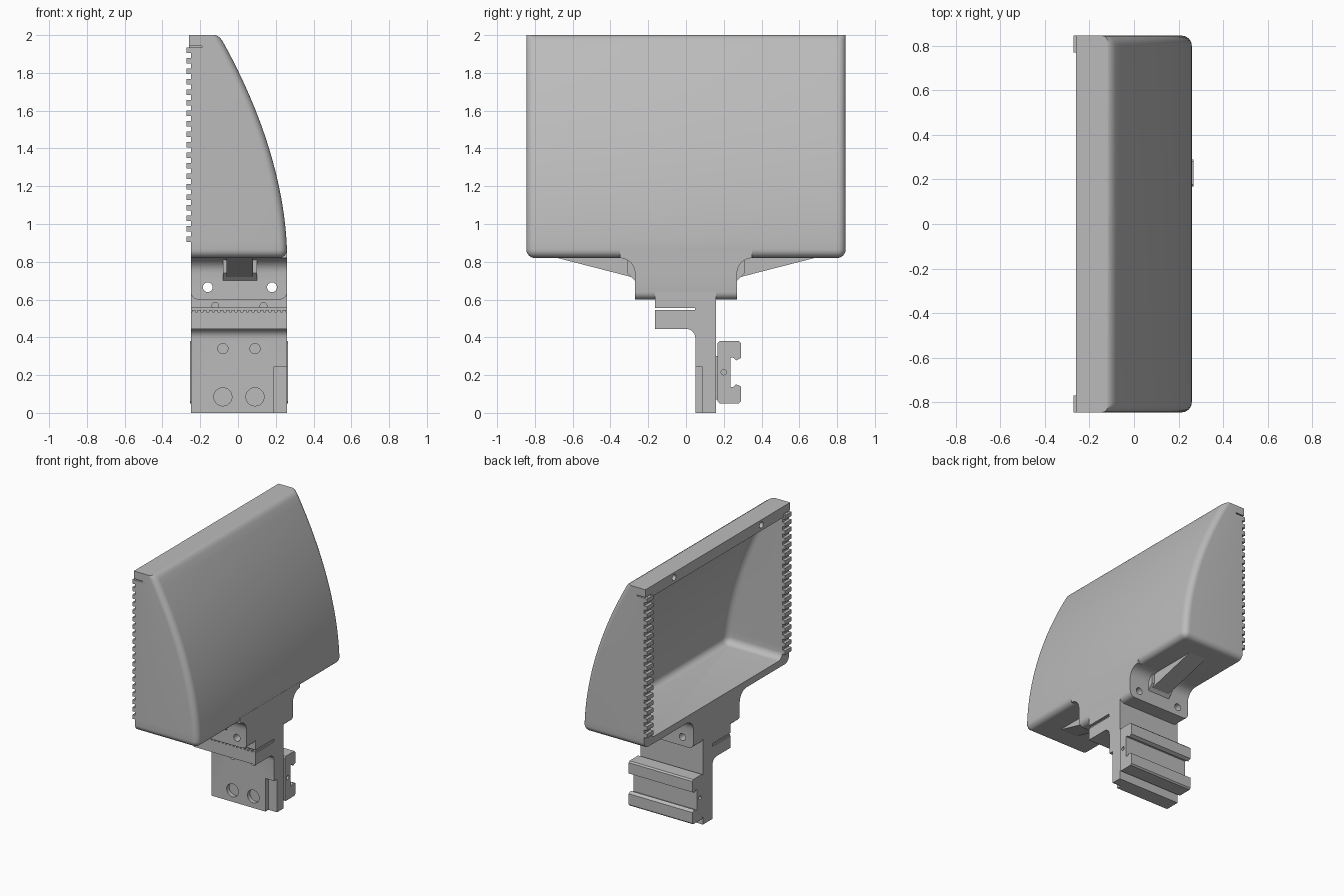
import bpy, bmesh, math
from mathutils import Matrix

if "Cube" in bpy.data.objects:
    bpy.data.objects.remove(bpy.data.objects["Cube"], do_unlink=True)

grey = bpy.data.materials.new("plain grey")
grey.use_nodes = True
COLOUR = (0.5, 0.5, 0.5, 1)
grey.diffuse_color = COLOUR
grey.node_tree.nodes["Principled BSDF"].inputs["Base Color"].default_value = COLOUR

LEFT, RIGHT = -0.25, 0.26      # side faces of the neck and mount


def finish(bm, name):
    bmesh.ops.recalc_face_normals(bm, faces=bm.faces)
    mesh = bpy.data.meshes.new(name)
    bm.to_mesh(mesh)
    bm.free()
    mesh.materials.append(grey)
    ob = bpy.data.objects.new(name, mesh)
    bpy.context.collection.objects.link(ob)
    return ob


def add_box(bm, x0, x1, y0, y1, z0, z1):
    m = Matrix.Translation(((x0 + x1) / 2, (y0 + y1) / 2, (z0 + z1) / 2))
    bmesh.ops.create_cube(bm, size=1, matrix=m @ Matrix.Diagonal((x1 - x0, y1 - y0, z1 - z0, 1)))


def add_cylinder(bm, axis, centre, radius, length, radius2=None):
    turn = Matrix.Rotation(math.pi / 2, 4, "Y" if axis == "x" else "X")
    bmesh.ops.create_cone(bm, cap_ends=True, segments=24, radius1=radius, radius2=radius2 or radius,
                          depth=length, matrix=Matrix.Translation(centre) @ turn)


def prism(bm, profile, x0, x1):
    """Extrude a (y, z) profile along x."""
    face = bm.faces.new([bm.verts.new((x0, y, z)) for y, z in profile])
    out = bmesh.ops.extrude_face_region(bm, geom=[face])["geom"]
    bmesh.ops.translate(bm, vec=(x1 - x0, 0, 0), verts=[v for v in out if isinstance(v, bmesh.types.BMVert)])


def arc(cy, cz, r, a0, a1, n=6):
    angles = [math.radians(a0 + (a1 - a0) * i / n) for i in range(n + 1)]
    return [(cy + r * math.cos(a), cz + r * math.sin(a)) for a in angles]


def cut(ob, cutter_bm):
    cutter = finish(cutter_bm, "cutter")
    cutter.hide_render = True
    mod = ob.modifiers.new("cut", "BOOLEAN")
    mod.operation, mod.solver, mod.object = "DIFFERENCE", "EXACT", cutter
    select(ob)
    bpy.ops.object.modifier_apply(modifier=mod.name)
    bpy.data.objects.remove(cutter, do_unlink=True)


def select(ob):
    bpy.ops.object.select_all(action="DESELECT")
    ob.select_set(True)
    bpy.context.view_layer.objects.active = ob


def smooth(ob):
    select(ob)
    bpy.ops.object.shade_smooth_by_angle(angle=math.radians(32))


def curve_x(z):
    return RIGHT - 0.264 * max(z - 0.82, 0) ** 1.865


def loft_shell(bm, back, wall, half, z0, z1, r, lip=0):
    """Stack D-shaped sections that follow the curved face, rounded at the floor."""
    levels = [(z0 + r * (1 - math.sin(a)), r * (1 - math.cos(a)))
              for a in (math.radians(90 - 15 * i) for i in range(7))]
    start, n = levels[-1][0], 24
    levels += [(start + (z1 - lip - start) * i / n, 0) for i in range(1, n + 1)]
    if lip:
        levels += [(z1 - lip * 0.4, 0.004), (z1, 0.018)]
    rings = []
    for z, inset in levels:
        xo = curve_x(z) - wall - inset
        h = half - (inset if z < start else 0)
        c = max(r - inset, 0.004)
        pts = [(back, -h)] + arc(xo - c, c - h, c, -90, 0) + arc(xo - c, h - c, c, 0, 90) + [(back, h)]
        rings.append([bm.verts.new((x, y, z)) for x, y in pts])
    for a, b in zip(rings, rings[1:]):
        for i in range(len(a)):
            j = (i + 1) % len(a)
            bm.faces.new((a[i], a[j], b[j], b[i]))
    bm.faces.new(rings[0])
    bm.faces.new(rings[-1])


# Hollow hopper with an open side
bm = bmesh.new()
loft_shell(bm, LEFT, 0, 0.845, 0.82, 2.0, 0.045, lip=0.03)
hopper = finish(bm, "hopper")
bm = bmesh.new()
loft_shell(bm, -0.4, 0.05, 0.77, 0.87, 1.92, 0.05)
cut(hopper, bm)
smooth(hopper)

# Top rim strip, with screw holes
bm = bmesh.new()
add_box(bm, -0.26, -0.249, -0.845, 0.845, 1.92, 2.0)
rim = finish(bm, "top_rim")
for part in (rim, hopper):
    bm = bmesh.new()
    for s in (-1, 1):
        add_cylinder(bm, "x", (-0.24, s * 0.51, 1.962), 0.022, 0.1)
        add_box(bm, -0.3, -0.19, min(s * 0.775, s * 0.9), max(s * 0.775, s * 0.9), 1.935, 1.943)
    cut(part, bm)

# Toothed racks down both edges of the opening
bm = bmesh.new()
for s in (-1, 1):
    for i in range(19):
        z = 0.905 + i * 0.0555
        add_box(bm, -0.272, -0.249, min(s * 0.77, s * 0.845), max(s * 0.77, s * 0.845), z, z + 0.03)
finish(bm, "rack_teeth")

# Neck block flaring into the hopper floor
bm = bmesh.new()
half_neck = [(0.27, 0.6)] + arc(0.35, 0.74, 0.08, 180, 90) + [(0.35, 0.862)]
prism(bm, half_neck + [(-y, z) for y, z in reversed(half_neck)], LEFT, RIGHT)
corners = [e for e in bm.edges if all(abs(v.co.z - 0.6) < 1e-4 for v in e.verts)
           and abs(e.verts[0].co.x - e.verts[1].co.x) < 1e-4]
bmesh.ops.bevel(bm, geom=corners, offset=0.04, segments=5, profile=0.5, affect="EDGES")
neck = finish(bm, "neck")
bm = bmesh.new()
for x in (-0.16, 0.18):
    add_cylinder(bm, "y", (x, 0, 0.665), 0.026, 1)
cut(neck, bm)
smooth(neck)

# Sloping ribs under the hopper
bm = bmesh.new()
for s in (-1, 1):
    prism(bm, [(s * 0.7, 0.825), (s * 0.26, 0.712), (s * 0.26, 0.825)], -0.06, 0.08)
    prism(bm, [(s * 0.31, 0.74), (s * 0.26, 0.69), (s * 0.26, 0.825), (s * 0.31, 0.825)], -0.08, 0.1)
finish(bm, "floor_ribs")

# Mounting plate with a slotted clamp arm
bm = bmesh.new()
prism(bm, [(0.05, 0), (0.16, 0), (0.16, 0.64), (-0.165, 0.64), (-0.165, 0.556), (0.048, 0.556),
           (0.048, 0.533), (-0.165, 0.533), (-0.165, 0.445)] + arc(0, 0.395, 0.05, 90, 0), LEFT, RIGHT)
plate = finish(bm, "mounting_plate")
bm = bmesh.new()
for x in (-0.08, 0.09):
    for z in (0.085, 0.34):
        add_cylinder(bm, "y", (x, 0.09, z), 0.027, 0.12)
    add_cylinder(bm, "y", (x, 0.05, 0.085), 0.048, 0.06)
cut(plate, bm)
bm = bmesh.new()
add_box(bm, 0.19, 0.3, 0, 0.085, -0.1, 0.245)
for x in (-0.12, 0.135):
    add_cylinder(bm, "y", (x, -0.1, 0.567), 0.018, 0.2)
cut(plate, bm)
smooth(plate)

# Fine grip teeth inside the clamp slot
bm = bmesh.new()
for i in range(17):
    x = LEFT + 0.006 + i * 0.03
    add_box(bm, x, x + 0.018, -0.165, 0.049, 0.53, 0.545)
finish(bm, "grip_teeth")

# Grooved rail carriage on the back of the plate
bm = bmesh.new()
lower = [(0.168, 0.06), (0.178, 0.05), (0.28, 0.05), (0.29, 0.06), (0.29, 0.14),
         (0.265, 0.152), (0.25, 0.138), (0.235, 0.138)]
prism(bm, lower + [(y, 0.43 - z) for y, z in reversed(lower)], LEFT - 0.005, RIGHT + 0.006)
rail = finish(bm, "rail_carriage")
bm = bmesh.new()
for x in (LEFT, RIGHT):
    add_cylinder(bm, "x", (x, 0.2, 0.215), 0.014, 0.1)
cut(rail, bm)
bm = bmesh.new()
add_box(bm, -0.24, 0.25, 0.155, 0.18, 0.07, 0.3)
finish(bm, "rail_spacer")
